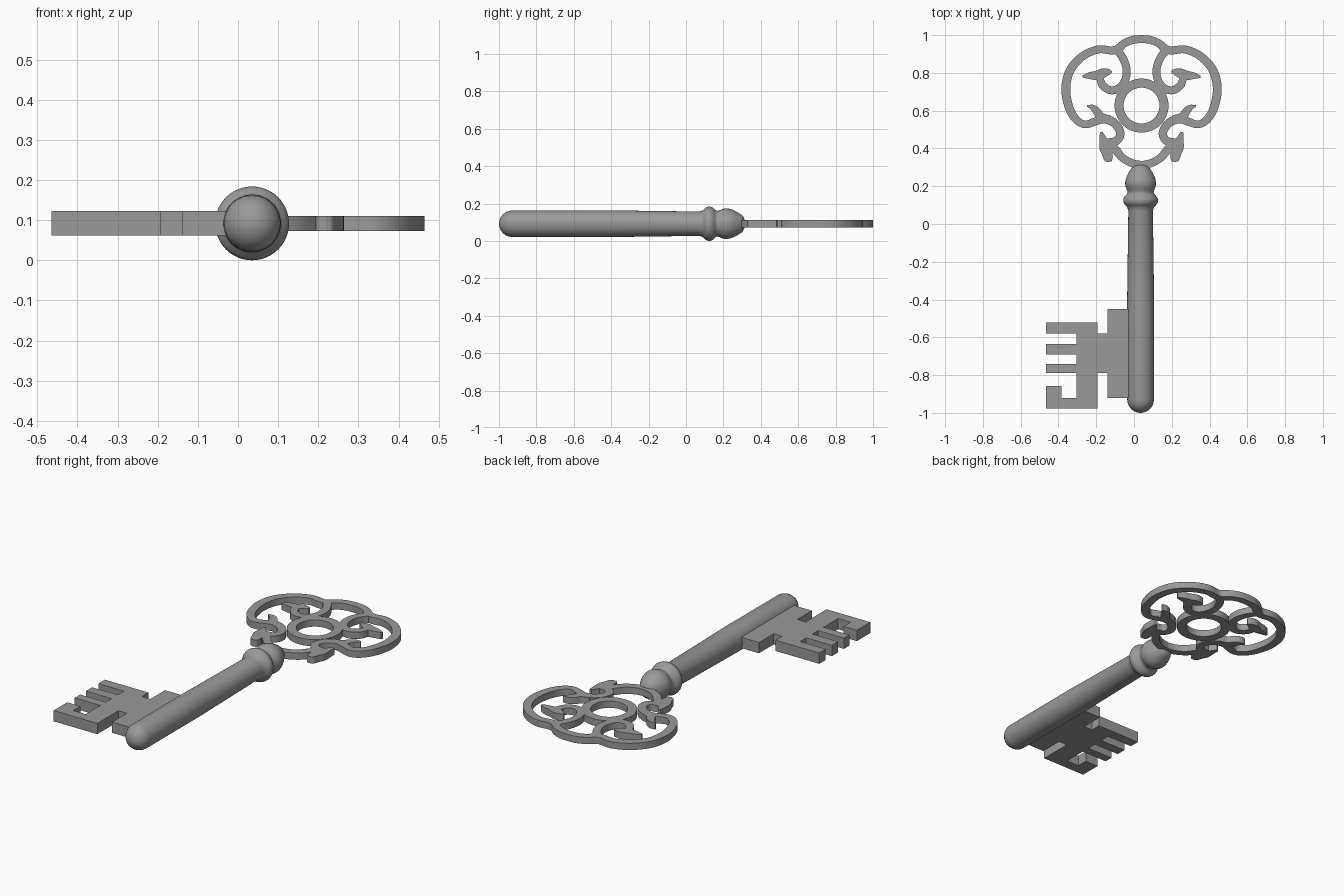
import bpy, bmesh, math
from mathutils import Vector

if "Cube" in bpy.data.objects:
    bpy.data.objects.remove(bpy.data.objects["Cube"])

CX, CZ = 0.035, 0.092      # shaft axis
BX = 0.04                  # bow symmetry axis
BOW_T, BIT_T = 0.038, 0.061

iron = bpy.data.materials.new("dark_iron")
iron.diffuse_color = (0.32, 0.32, 0.32, 1)
iron.use_nodes = True
iron.node_tree.nodes["Principled BSDF"].inputs["Base Color"].default_value = iron.diffuse_color


def finish(name, bm, smooth=True):
    bmesh.ops.recalc_face_normals(bm, faces=bm.faces)
    me = bpy.data.meshes.new(name)
    bm.to_mesh(me)
    bm.free()
    me.materials.append(iron)
    ob = bpy.data.objects.new(name, me)
    bpy.context.collection.objects.link(ob)
    if smooth:
        bpy.ops.object.select_all(action='DESELECT')
        ob.select_set(True)
        bpy.context.view_layer.objects.active = ob
        bpy.ops.object.shade_smooth_by_angle(angle=math.radians(40))
    return ob


def sample(pts, n=7):
    """Smooth curve through (x, y, width) points."""
    p = [Vector(q) for q in pts]
    p = [2 * p[0] - p[1]] + p + [2 * p[-1] - p[-2]]
    out = []
    for a, b, c, d in zip(p, p[1:], p[2:], p[3:]):
        for i in range(n):
            t = i / n
            out.append(0.5 * (2 * b + (c - a) * t + (2 * a - 5 * b + 4 * c - d) * t * t
                              + (3 * b - a - 3 * c + d) * t ** 3))
    return out + [p[-2]]


def ribbon(name, pts):
    """Flat scroll of varying width, mirrored across the bow axis."""
    s = sample(pts)
    bm = bmesh.new()
    rows = []
    for i, q in enumerate(s):
        d = s[min(i + 1, len(s) - 1)] - s[max(i - 1, 0)]
        if i == 0 and q.x == 0:          # square end on the symmetry axis
            d = Vector((1, 0, 0))
        n = Vector((-d.y, d.x)).normalized() * max(q.z, 0.004) / 2
        rows.append([bm.verts.new((q.x + sx * n.x, q.y + sx * n.y, z))
                     for sx, z in ((1, -BOW_T / 2), (-1, -BOW_T / 2), (-1, BOW_T / 2), (1, BOW_T / 2))])
    for a, b in zip(rows, rows[1:]):
        for k in range(4):
            bm.faces.new((a[k], a[(k + 1) % 4], b[(k + 1) % 4], b[k]))
    bm.faces.new(rows[0])
    bm.faces.new(rows[-1][::-1])
    ob = finish(name, bm)
    ob.location = (BX, 0, CZ)
    ob.modifiers.new("mirror", 'MIRROR').use_mirror_merge = False
    return ob


def lathe(name, prof, loc, seg=48, closed=False):
    """Turn a (radius, height) profile about local z."""
    bm = bmesh.new()
    rings = [[bm.verts.new((r * math.cos(2 * math.pi * i / seg), r * math.sin(2 * math.pi * i / seg), h))
              for i in range(seg)] for r, h in prof]
    pairs = list(zip(rings, rings[1:]))
    if closed:
        pairs.append((rings[-1], rings[0]))
    else:
        bm.faces.new(rings[0])
        bm.faces.new(rings[-1])
    for a, b in pairs:
        for i in range(seg):
            j = (i + 1) % seg
            bm.faces.new((a[i], a[j], b[j], b[i]))
    ob = finish(name, bm)
    ob.location = loc
    return ob


# shaft with rounded tip, collar and bulb
prof = [(0.071 * math.sin(a), -0.929 - 0.071 * math.cos(a))
        for a in [math.radians(d) for d in (3, 15, 30, 45, 60, 75, 90)]]
prof += [(0.072, -0.45), (0.065, 0.07)]
knob = [(0.065, 0.07, 0), (0.072, 0.09, 0), (0.087, 0.107, 0), (0.092, 0.125, 0), (0.086, 0.143, 0),
        (0.071, 0.16, 0), (0.070, 0.175, 0), (0.080, 0.20, 0), (0.081, 0.225, 0), (0.072, 0.255, 0),
        (0.055, 0.285, 0), (0.042, 0.303, 0), (0.025, 0.312, 0)]
prof += [(q.x, q.y) for q in sample(knob, 3)[1:]]
shaft = lathe("shaft", prof, (CX, 0, CZ))
shaft.rotation_euler.x = -math.pi / 2

# bit plate with wards
outline = [(CX, -0.45), (-0.14, -0.45), (-0.14, -0.58), (-0.193, -0.58), (-0.193, -0.522),
           (-0.465, -0.522), (-0.465, -0.58), (-0.305, -0.58), (-0.305, -0.635), (-0.465, -0.635),
           (-0.465, -0.69), (-0.305, -0.69), (-0.305, -0.742), (-0.465, -0.742), (-0.465, -0.79),
           (-0.305, -0.79), (-0.305, -0.92), (-0.383, -0.92), (-0.383, -0.857), (-0.465, -0.857),
           (-0.465, -0.977), (-0.193, -0.977), (-0.193, -0.79), (-0.14, -0.79), (-0.14, -0.92), (CX, -0.92)]
bm = bmesh.new()
f = bm.faces.new([bm.verts.new((x, y, CZ - BIT_T / 2)) for x, y in outline])
ext = bmesh.ops.extrude_face_region(bm, geom=[f], use_keep_orig=True)
bmesh.ops.translate(bm, vec=(0, 0, BIT_T),
                    verts=[v for v in ext["geom"] if isinstance(v, bmesh.types.BMVert)])
finish("bit", bm, smooth=False)

# bow: central ring
h = BOW_T / 2
lathe("bow_ring", [(0.095, -h), (0.143, -h), (0.143, h), (0.095, h)], (BX, 0.627, CZ), closed=True)

# bow: scrolls and leaves (right half, mirrored)
W = 0.042
ribbon("top_arch", [(0, 0.979, W), (0.045, 0.975, W), (0.09, 0.957, W), (0.13, 0.925, W)])
ribbon("side_lobe", [(0.10, 0.945, W), (0.15, 0.919, W), (0.23, 0.924, W), (0.315, 0.886, 0.044),
                     (0.38, 0.81, 0.046), (0.401, 0.71, 0.047), (0.381, 0.61, 0.045),
                     (0.343, 0.55, W), (0.298, 0.527, 0.04), (0.25, 0.541, W), (0.20, 0.556, 0.046),
                     (0.145, 0.535, 0.046), (0.113, 0.485, 0.044), (0.13, 0.442, 0.044), (0.18, 0.43, 0.044)])
ribbon("lower_hook", [(0.165, 0.553, 0.04), (0.215, 0.567, 0.046), (0.238, 0.597, 0.042),
                      (0.26, 0.617, 0.03), (0.288, 0.625, 0.008)])
ribbon("upper_scroll", [(0.145, 0.93, W), (0.106, 0.89, W), (0.081, 0.83, W), (0.084, 0.77, W),
                        (0.115, 0.722, W), (0.163, 0.708, W), (0.205, 0.733, W), (0.222, 0.775, 0.038)])
ribbon("upper_leaf", [(0.312, 0.78, 0.012), (0.275, 0.785, 0.036), (0.235, 0.787, 0.05),
                      (0.20, 0.8, 0.05), (0.17, 0.805, 0.028), (0.158, 0.802, 0.01)])
ribbon("bottom_arch", [(0, 0.312, W), (0.05, 0.322, W), (0.10, 0.35, W), (0.135, 0.39, 0.045),
                       (0.17, 0.43, 0.04)])
ribbon("lower_leaf", [(0.214, 0.487, 0.014), (0.205, 0.455, 0.036), (0.192, 0.41, 0.064),
                      (0.182, 0.375, 0.056), (0.177, 0.35, 0.05), (0.173, 0.335, 0.036), (0.172, 0.329, 0.02)])
